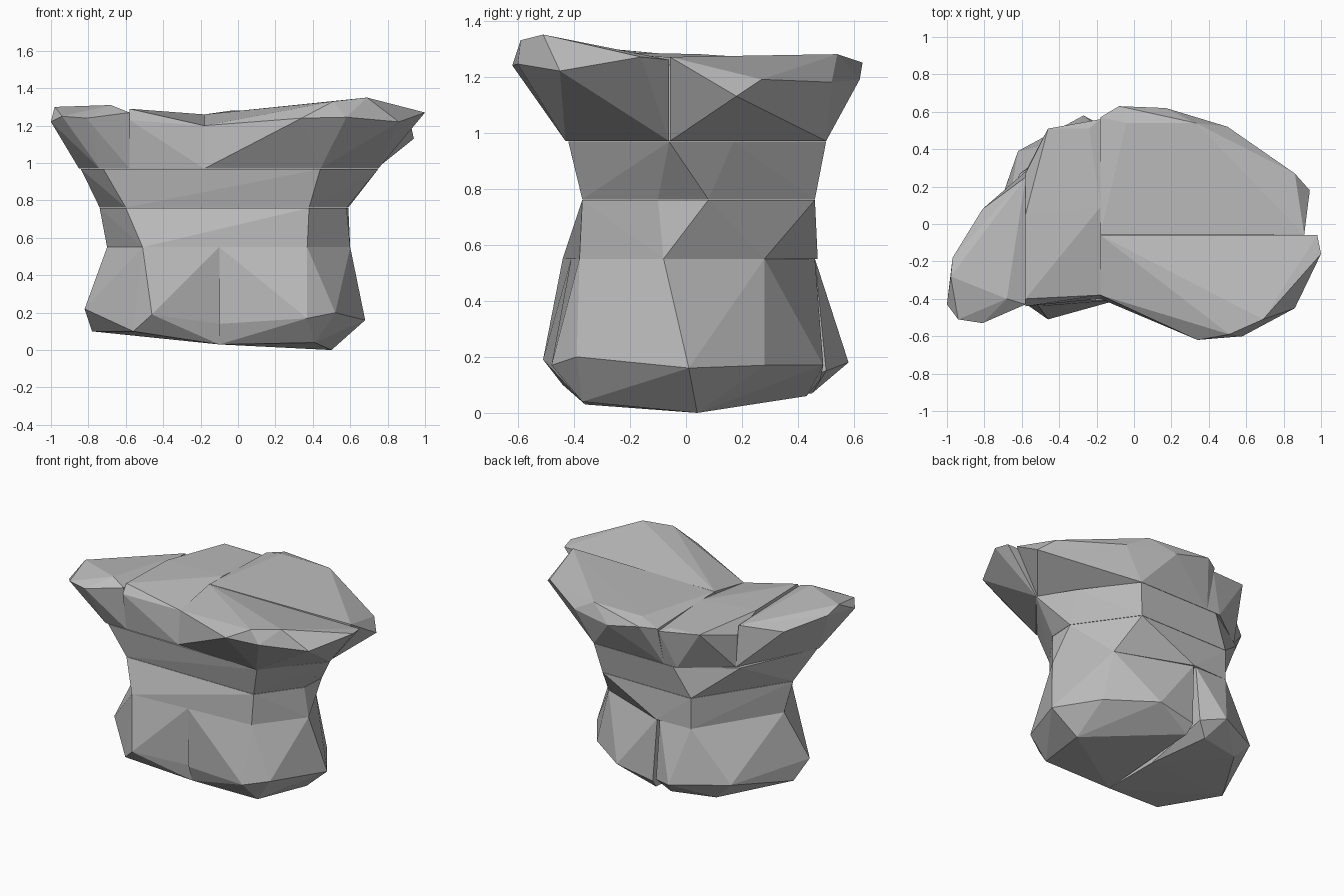
import bpy, bmesh

stone = bpy.data.materials.new("plain grey")
stone.diffuse_color = (0.5, 0.5, 0.5, 1)


def ring(z, *xy):
    """Flat outline at one height."""
    return [(x, y, z) for x, y in xy]


def hull(name, points):
    """Faceted chunk wrapped around a few corner points."""
    bm = bmesh.new()
    for p in points:
        bm.verts.new(p)
    res = bmesh.ops.convex_hull(bm, input=bm.verts)
    junk = [g for g in res["geom_interior"] + res["geom_unused"]
            if isinstance(g, bmesh.types.BMVert)]
    bmesh.ops.delete(bm, geom=list(set(junk)), context='VERTS')
    bmesh.ops.recalc_face_normals(bm, faces=bm.faces)
    mesh = bpy.data.meshes.new(name)
    bm.to_mesh(mesh)
    bm.free()
    mesh.materials.append(stone)
    obj = bpy.data.objects.new(name, mesh)
    bpy.context.collection.objects.link(obj)
    return obj


# Outlines shared by neighbouring tiers
waist_low = [(-0.70, -0.08), (-0.51, -0.44), (0.37, -0.38), (0.60, -0.08),
             (0.40, 0.28), (-0.10, 0.47), (-0.36, 0.46)]
waist_high = [(-0.74, -0.12), (-0.60, -0.37), (0.38, -0.37), (0.59, 0.08),
              (0.58, -0.10), (0.32, 0.46), (-0.36, 0.46)]
neck_high = [(-0.84, -0.25), (-0.72, -0.40), (0.44, -0.42), (0.75, -0.06),
             (0.61, 0.17), (0.36, 0.50), (-0.25, 0.50), (-0.61, 0.27)]

# Base: two chunks meeting in a shallow crease at the front and back
hull("base_left", ring(0.55, (-0.70, -0.08), (-0.51, -0.44), (-0.10, -0.41),
                       (-0.12, 0.46), (-0.36, 0.46)) + [
    (-0.82, -0.19, 0.22), (-0.46, -0.51, 0.19), (-0.10, -0.38, 0.14),
    (-0.62, 0.39, 0.20), (-0.27, 0.58, 0.18), (-0.12, 0.50, 0.15),
    (-0.78, -0.07, 0.10), (-0.56, -0.44, 0.10), (-0.10, -0.36, 0.03),
    (-0.50, 0.38, 0.08), (-0.20, 0.45, 0.07), (-0.10, 0.05, 0.03)])
hull("base_right", ring(0.55, (-0.10, -0.41), (0.37, -0.38), (0.60, -0.08),
                        (0.40, 0.28), (-0.10, 0.46)) + [
    (-0.10, -0.40, 0.14), (0.37, -0.48, 0.17), (0.52, -0.39, 0.20),
    (0.68, 0.01, 0.16), (0.49, 0.28, 0.17), (0.19, 0.49, 0.17),
    (-0.08, 0.48, 0.12), (-0.10, -0.36, 0.03), (0.41, -0.37, 0.04),
    (0.50, 0.04, 0.0), (-0.07, 0.43, 0.06)])

# Waist and neck tiers
hull("waist", ring(0.55, *waist_low) + ring(0.76, *waist_high))
hull("neck", ring(0.762, *waist_high) + ring(0.968, *neck_high))

# Flaring top, split into four chunks
hull("top_right_front", ring(0.97, (-0.18, -0.40), (0.44, -0.43), (0.75, -0.06),
                             (-0.18, -0.06)) + [
    (-0.18, -0.38, 1.20), (-0.18, -0.06, 1.26), (0.34, -0.62, 1.24),
    (0.58, -0.60, 1.245), (0.86, -0.45, 1.22), (0.51, -0.59, 1.33),
    (0.69, -0.51, 1.35), (1.00, -0.16, 1.27), (0.98, -0.06, 1.26)])
hull("top_right_back", ring(0.97, (-0.18, -0.057), (0.74, -0.057),
                            (0.36, 0.50), (-0.18, 0.50)) + [
    (-0.18, -0.057, 1.26), (0.91, -0.057, 1.27), (0.94, 0.18, 1.13),
    (0.86, 0.27, 1.19), (0.50, 0.52, 1.18), (0.33, 0.54, 1.28),
    (-0.04, 0.54, 1.28), (0.17, 0.62, 1.19), (-0.08, 0.63, 1.25),
    (-0.18, 0.57, 1.24)])
hull("top_middle", ring(0.97, (-0.58, -0.40), (-0.18, -0.40), (-0.18, 0.50),
                        (-0.28, 0.50), (-0.58, 0.28)) + [
    (-0.58, -0.44, 1.23), (-0.58, -0.40, 1.29), (-0.18, -0.38, 1.20),
    (-0.18, 0.09, 1.26), (-0.58, 0.05, 1.28), (-0.58, 0.27, 1.19),
    (-0.46, 0.51, 1.25), (-0.24, 0.51, 1.24), (-0.18, 0.56, 1.22)])
hull("top_left", ring(0.97, (-0.85, -0.25), (-0.74, -0.40), (-0.58, -0.40),
                      (-0.58, 0.28)) + [
    (-1.00, -0.43, 1.22), (-0.94, -0.51, 1.25), (-0.81, -0.53, 1.24),
    (-0.58, -0.43, 1.27), (-0.98, -0.28, 1.30), (-0.97, -0.18, 1.26),
    (-0.68, -0.40, 1.31), (-0.58, 0.25, 1.25), (-0.81, 0.08, 1.20)])
